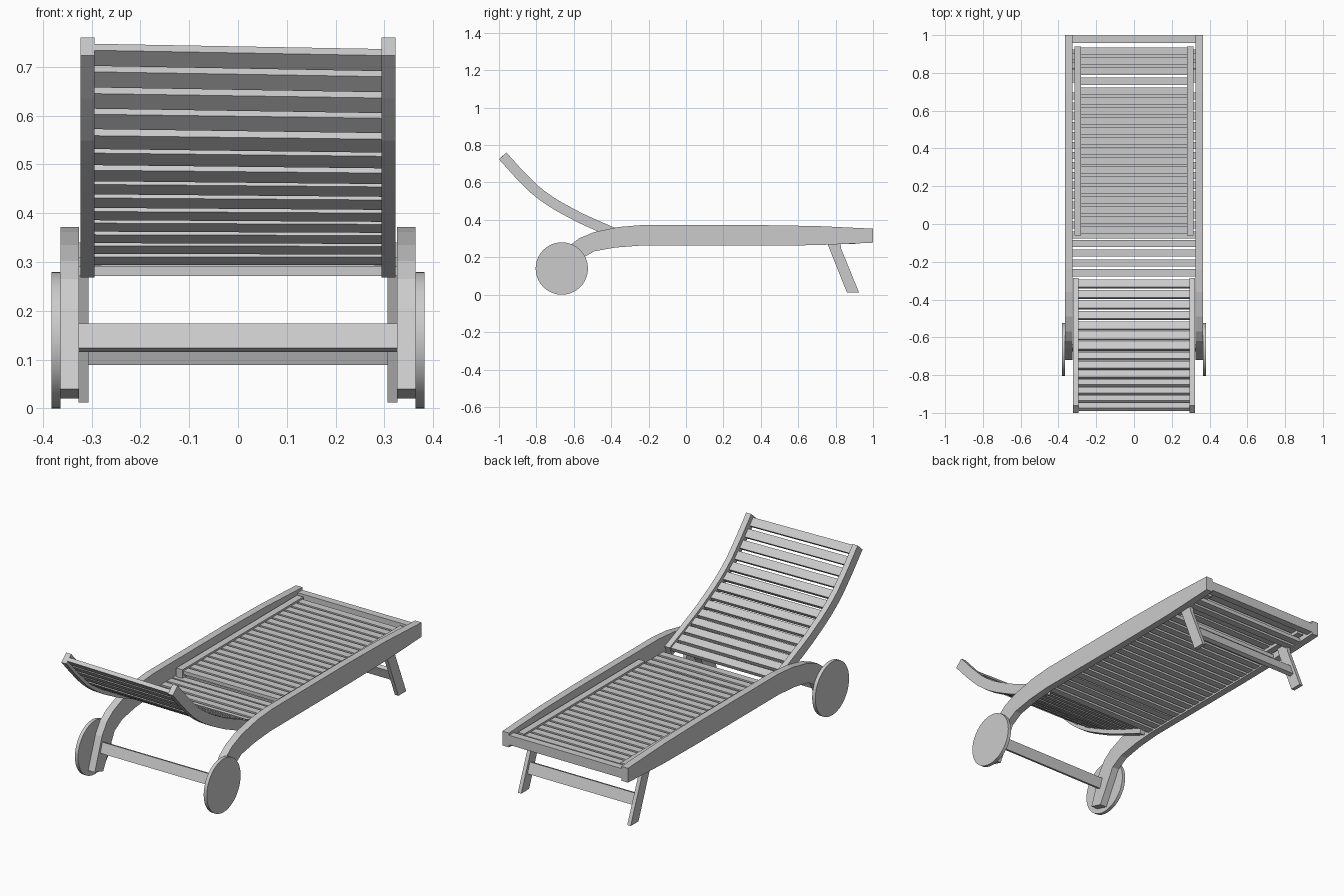
import bpy, bmesh, math
from mathutils import Vector

if "Cube" in bpy.data.objects:
    bpy.data.objects.remove(bpy.data.objects["Cube"])


def prism(name, profile, x0, x1, mirror=False):
    """Extrude a (y, z) outline along x, optionally mirrored to the other side."""
    bm = bmesh.new()
    a = [bm.verts.new((x0, y, z)) for y, z in profile]
    b = [bm.verts.new((x1, y, z)) for y, z in profile]
    n = len(profile)
    bm.faces.new(a)
    bm.faces.new(b[::-1])
    for i in range(n):
        j = (i + 1) % n
        bm.faces.new((a[i], b[i], b[j], a[j]))
    bmesh.ops.recalc_face_normals(bm, faces=bm.faces[:])
    me = bpy.data.meshes.new(name)
    bm.to_mesh(me)
    bm.free()
    ob = bpy.data.objects.new(name, me)
    bpy.context.collection.objects.link(ob)
    if mirror:
        m = ob.modifiers.new("mirror", 'MIRROR')
        m.use_axis = (True, False, False)
    return ob


def rect(y, z, w, h, ang=0.0):
    """Rectangle outline w along y, h along z, rotated by ang."""
    c, s = math.cos(ang), math.sin(ang)
    return [(y + u * c - v * s, z + u * s + v * c)
            for u, v in ((-w/2, -h/2), (w/2, -h/2), (w/2, h/2), (-w/2, h/2))]


# Side rails curving down to the wheels
top = [(1.0, 0.353), (0.7, 0.367), (0.4, 0.372), (-0.24, 0.372), (-0.36, 0.362),
       (-0.49, 0.335), (-0.57, 0.302), (-0.62, 0.265), (-0.66, 0.205), (-0.72, 0.04)]
bottom = [(-0.65, 0.02), (-0.59, 0.13), (-0.555, 0.195), (-0.49, 0.232), (-0.38, 0.252),
          (-0.25, 0.262), (0.4, 0.262), (0.7, 0.265), (1.0, 0.278)]
prism("side_rail", top + bottom, 0.326, 0.364, True)

# Wheels
wheel = [(-0.664 + 0.14 * math.cos(k * math.tau / 40), 0.14 + 0.14 * math.sin(k * math.tau / 40))
         for k in range(40)]
wh = prism("wheel", wheel, 0.364, 0.382, True)
for p in wh.data.polygons:
    p.use_smooth = len(p.vertices) == 4
bpy.context.view_layer.objects.active = wh
wh.select_set(True)
bpy.ops.object.shade_smooth_by_angle()

# Bar between wheels, bar at the foot end
prism("wheel_bar", rect(-0.655, 0.145, 0.022, 0.054, -math.radians(20)), -0.328, 0.328)
prism("foot_end_bar", rect(0.978, 0.315, 0.038, 0.05), -0.328, 0.328)

# Splayed legs with stretcher
prism("foot_leg", [(0.755, 0.275), (0.75, 0.31), (0.82, 0.31), (0.83, 0.245), (0.925, 0.012), (0.86, 0.012)],
      0.307, 0.327, True)
prism("leg_stretcher", rect(0.853, 0.12, 0.022, 0.058, math.radians(20)), -0.31, 0.31)

# Fixed base slats under the sliding panel
pitch = 0.0525
slots = [-0.005 + pitch * k for k in range(-1, 18) if k not in (14, 15)]
for i, y in enumerate([-0.258, -0.206, -0.154, -0.104] + slots):
    prism(f"base_slat_{i}", rect(y, 0.281, 0.038, 0.02), -0.328, 0.328)

# Upper seat panel: two runners and cross slats
prism("panel_runner", rect(0.44, 0.315, 1.0, 0.045), 0.28, 0.316, True)
for k in range(-1, 18):
    prism(f"panel_slat_{k + 1}", rect(0.021 + pitch * k, 0.319, 0.04, 0.018), -0.285, 0.285)

# Curved backrest centre line
path = [Vector(p) for p in ((-0.295, 0.293), (-0.42, 0.345), (-0.56, 0.407), (-0.70, 0.482),
                            (-0.80, 0.552), (-0.89, 0.642), (-0.98, 0.742))]


def at(t):
    """Point and tangent at length fraction t."""
    lens = [(b - a).length for a, b in zip(path, path[1:])]
    d = t * sum(lens)
    for a, b, ln in zip(path, path[1:], lens):
        if d <= ln + 1e-6:
            return a.lerp(b, d / ln), (b - a) / ln
        d -= ln


# Backrest side rails
up, low = [], []
for i in range(15):
    p, _ = at(i / 14)
    t = (at(min(1, i / 14 + 0.06))[0] - at(max(0, i / 14 - 0.06))[0]).normalized()
    nrm = Vector((t.y, -t.x))
    up.append(tuple(p + nrm * 0.027))
    low.append(tuple(p - nrm * 0.027))
prism("backrest_rail", up + low[::-1], 0.294, 0.323, True)

# Backrest slats, each a little lower on the right
count = 14
for i in range(count):
    f = i / (count - 1)
    p, _ = at(0.035 + 0.935 * f)
    t = (at(min(1, 0.07 + 0.935 * f))[0] - at(0.935 * f)[0]).normalized()
    p = p + Vector((t.y, -t.x)) * (0.008 - 0.014 * f)
    ob = prism(f"backrest_slat_{i}", rect(p.x, p.y, 0.043, 0.02, math.atan2(t.y, t.x)), -0.298, 0.298)
    for v in ob.data.vertices:
        v.co.z -= v.co.x * 0.018 * f
